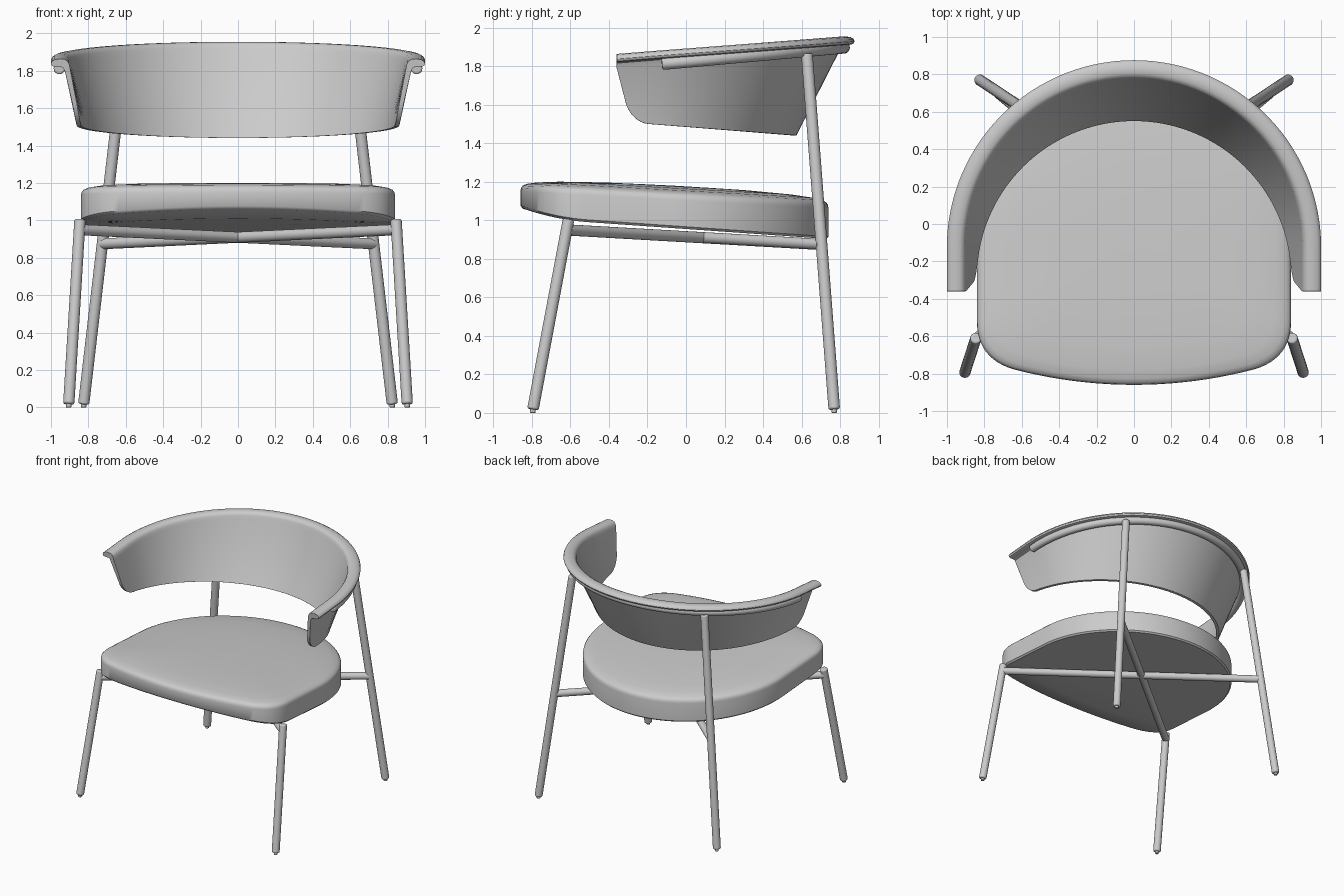
import bpy, bmesh
from math import sin, cos, pi, radians
from mathutils import Vector

if "Cube" in bpy.data.objects:
    bpy.data.objects.remove(bpy.data.objects["Cube"], do_unlink=True)

grey = bpy.data.materials.new("light grey")
grey.use_nodes = True
grey.diffuse_color = (0.6, 0.6, 0.6, 1)
grey.node_tree.nodes["Principled BSDF"].inputs["Base Color"].default_value = (0.6, 0.6, 0.6, 1)


def finish(name, bm, bevel=0, angle=35):
    bmesh.ops.recalc_face_normals(bm, faces=bm.faces)
    mesh = bpy.data.meshes.new(name)
    bm.to_mesh(mesh)
    bm.free()
    mesh.materials.append(grey)
    obj = bpy.data.objects.new(name, mesh)
    bpy.context.collection.objects.link(obj)
    if bevel:
        mod = obj.modifiers.new("soft edges", "BEVEL")
        mod.width, mod.segments = bevel, 3
        mod.limit_method, mod.angle_limit = "ANGLE", radians(50)
    bpy.ops.object.select_all(action="DESELECT")
    obj.select_set(True)
    bpy.context.view_layer.objects.active = obj
    bpy.ops.object.shade_smooth_by_angle(angle=radians(angle))
    return obj


def loft(bm, rings, closed_rings=True):
    """Join rings of vertices with quads."""
    for a, b in zip(rings, rings[1:]):
        n = len(a)
        for i in range(n if closed_rings else n - 1):
            j = (i + 1) % n
            bm.faces.new((a[i], a[j], b[j], b[i]))


def tube(name, points, radius, bevel=0.01, sides=20):
    """Round bar along a path, with closed ends."""
    bm = bmesh.new()
    pts = [Vector(p) for p in points]
    rings = []
    for i, p in enumerate(pts):
        d = (pts[min(i + 1, len(pts) - 1)] - pts[max(i - 1, 0)]).normalized()
        ref = Vector((0, 0, 1)) if abs(d.z) < 0.8 else Vector((0, 1, 0))
        u = d.cross(ref).normalized()
        v = d.cross(u)
        rings.append([bm.verts.new(p + radius * (u * cos(2 * pi * k / sides) + v * sin(2 * pi * k / sides)))
                      for k in range(sides)])
    loft(bm, rings)
    bm.faces.new(rings[0])
    bm.faces.new(rings[-1])
    return finish(name, bm, bevel)


# Seat cushion: horseshoe outline, domed top, underside lifting at the front
def seat_outline():
    half = []
    for i in range(10):                       # front bow
        x = 0.64 * i / 10
        half.append((x, -0.86 + 0.2 * x * x))
    a, b, c = Vector((0.64, -0.778)), Vector((0.84, -0.72)), Vector((0.84, -0.52))
    for i in range(13):                       # front corner
        t = i / 12
        half.append(tuple(a * (1 - t) ** 2 + b * 2 * t * (1 - t) + c * t * t))
    half += [(0.84, -0.38), (0.84, -0.24)]
    for i in range(33):                       # round back
        t = pi / 2 * i / 32
        half.append((0.84 * cos(t), -0.1 + 0.84 * sin(t)))
    return half + [(-x, y) for x, y in half[-2:0:-1]]


def seat_bottom(y):
    return 0.955 - 0.07 * y + 0.05 * (max(0, -0.5 - y) / 0.36) ** 2


def seat_top(y):
    return 1.163 - 0.055 * (y + 0.86)


bm = bmesh.new()
outline = seat_outline()
profile = [(seat_bottom, 0.4, 0), (seat_bottom, 0.75, 0), (seat_bottom, 0.985, 0), (seat_bottom, 1, 0.012),
           (seat_top, 1, -0.012), (seat_top, 0.996, 0.006), (seat_top, 0.985, 0.018), (seat_top, 0.96, 0.028),
           (seat_top, 0.9, 0.038), (seat_top, 0.75, 0.049), (seat_top, 0.45, 0.058), (seat_top, 0.2, 0.06)]
mid = -0.05
rings = []
for height, s, dz in profile:
    ring = []
    for x, y in outline:
        py = mid + (y - mid) * s
        ring.append(bm.verts.new((x * s, py, height(py) + dz)))
    rings.append(ring)
loft(bm, rings)
for ring, z in ((rings[0], seat_bottom(mid)), (rings[-1], seat_top(mid) + 0.061)):
    centre = bm.verts.new((0, mid, z))
    for i in range(len(ring)):
        bm.faces.new((ring[i], ring[(i + 1) % len(ring)], centre))
finish("seat_cushion", bm, angle=40)


# Backrest: wrapped shell leaning outwards, with a rolled lip along the top
def horseshoe(s, centre, radius, end):
    """Point and outward direction at fraction s of a U-shaped path."""
    straight = centre - end
    d = s * (2 * straight + pi * radius)
    if d < straight:
        return Vector((radius, end + d, 0)), Vector((1, 0, 0))
    d -= straight
    if d > pi * radius:
        return Vector((-radius, centre - (d - pi * radius), 0)), Vector((-1, 0, 0))
    n = Vector((cos(d / radius), sin(d / radius), 0))
    return n * radius + Vector((0, centre, 0)), n


corner = 0.11
ends = [(corner * (1 - cos(pi / 2 * i / 8)) / 3, corner * (1 - sin(pi / 2 * i / 8))) for i in range(9)]
middle = [(ends[-1][0] + (1 - 2 * ends[-1][0]) * i / 64, 0) for i in range(1, 64)]
columns = ends + middle + [(1 - s, lift) for s, lift in reversed(ends)]
# lip section: outward and vertical offsets from the inner top edge
lip = [(-0.007, -0.05), (-0.002, -0.026), (0.008, -0.01), (0.025, -0.001), (0.05, 0), (0.075, -0.004),
       (0.09, -0.013), (0.096, -0.026), (0.09, -0.038), (0.075, -0.043), (0.045, -0.043), (0.03, -0.048),
       (0.02, -0.07)]
bm = bmesh.new()
rings = []
for s, lift in columns:
    top, n = horseshoe(s, -0.125, 0.905, -0.36)
    low, n_low = horseshoe(s, -0.29, 0.84, -0.295)
    top.z = 1.893 + 0.08 * top.y
    low.z = 1.485 - 0.08 * low.y
    low = low.lerp(top, lift / (top.z - low.z))
    section = [low] + [top + n * o + Vector((0, 0, dz)) for o, dz in lip] + [low + n_low * 0.024]
    rings.append([bm.verts.new(p) for p in section])
loft(bm, rings)
bm.faces.new(rings[0])
bm.faces.new(rings[-1])
finish("backrest_shell", bm, bevel=0.008, angle=40)

# Bent rail under the lip
rail = []
for i in range(49):
    t = pi * i / 48
    y = -0.125 + 0.945 * sin(t)
    rail.append((0.955 * cos(t), y, 1.812 + 0.09 * (y + 0.125)))
tube("back_rail", rail, 0.031)

# Legs, foot glides and crossing seat bars
for side, name in ((1, "left"), (-1, "right")):
    legs = {"front": ((0.845, -0.61, 1.005), (0.905, -0.795, 0.018)),
            "back": ((0.61, 0.628, 1.865), (0.825, 0.77, 0.018))}
    for end, (top, foot) in legs.items():
        top = (top[0] * side, top[1], top[2])
        foot = (foot[0] * side, foot[1], foot[2])
        tube(f"{name}_{end}_leg", [top, foot], 0.03)
        tube(f"{name}_{end}_glide", [(foot[0], foot[1], 0.03), (foot[0], foot[1], 0)], 0.014, 0.003, 12)
    tube(f"{name}_cross_bar", [(0.845 * side, -0.615, 0.95), (-0.725 * side, 0.70, 0.875)], 0.029, 0)
